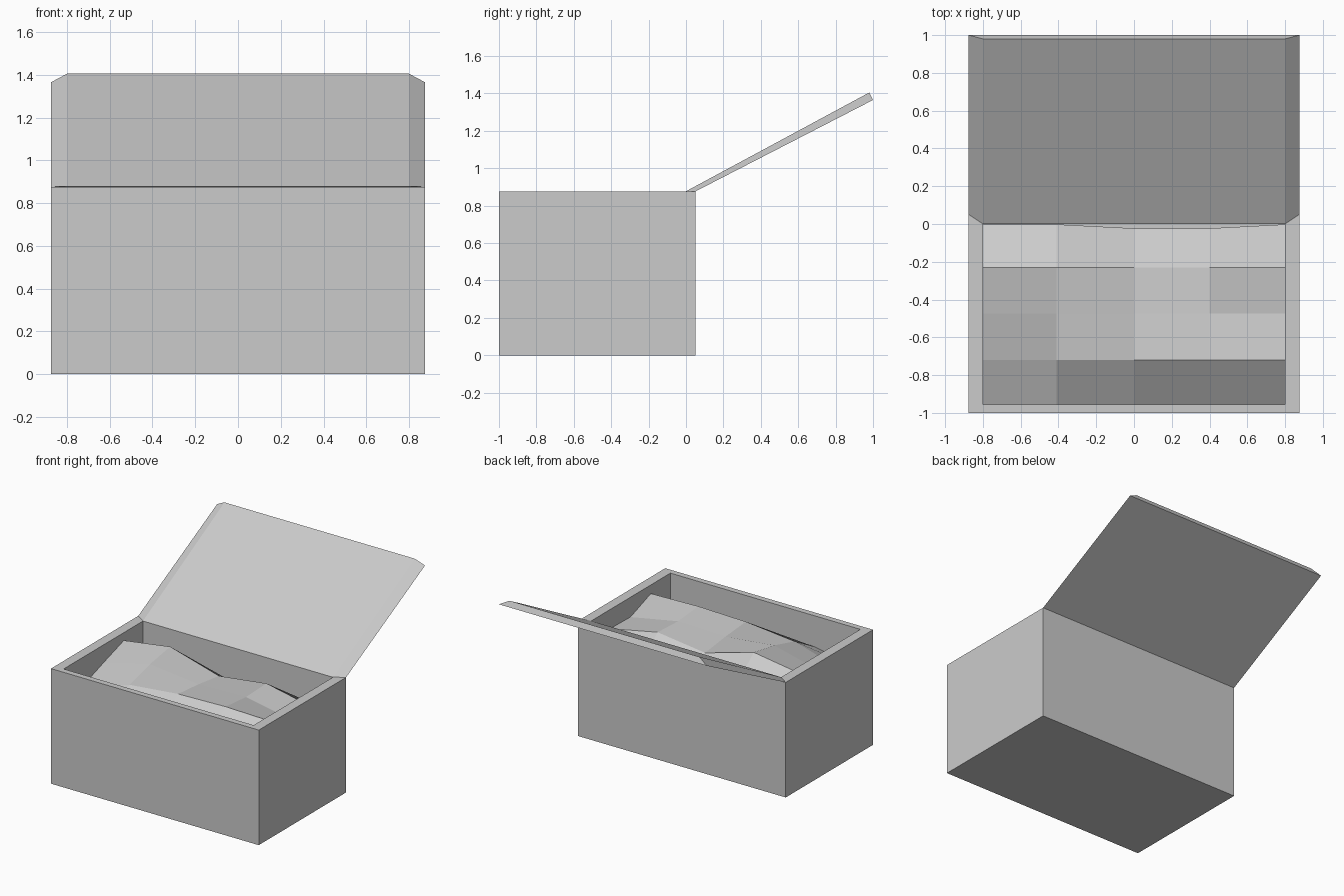
import bpy

if "Cube" in bpy.data.objects:
    bpy.data.objects.remove(bpy.data.objects["Cube"])


def add_mesh(name, verts, faces):
    mesh = bpy.data.meshes.new(name)
    mesh.from_pydata(verts, [], faces)
    mesh.update()
    obj = bpy.data.objects.new(name, mesh)
    bpy.context.collection.objects.link(obj)
    return obj


def ring(half_w, front, back):
    """Four corners, counter-clockwise; front and back are (y, z)."""
    return [(-half_w, *front), (half_w, *front), (half_w, *back), (-half_w, *back)]


def loft(name, rings):
    """Skin consecutive four-sided rings and cap both ends."""
    verts = [v for r in rings for v in r]
    faces = [(3, 2, 1, 0)]
    for k in range(len(rings) - 1):
        a, b = 4 * k, 4 * k + 4
        for i in range(4):
            j = (i + 1) % 4
            faces.append((a + i, a + j, b + j, b + i))
    n = len(verts)
    faces.append((n - 4, n - 3, n - 2, n - 1))
    return add_mesh(name, verts, faces)


# Open box: outer wall, rim, inner wall, inner floor
RIM = 0.876
loft("box_body", [
    ring(0.875, (-1.0, 0.0), (0.05, 0.0)),
    ring(0.875, (-1.0, RIM), (0.05, RIM)),
    ring(0.80, (-0.955, RIM), (0.0, RIM)),
    ring(0.80, (-0.955, 0.05), (0.0, 0.05)),
])

# Open lid: thin slab with chamfered edges, hinged on the back rim
loft("lid", [
    ring(0.875, (0.05, RIM), (1.0, 1.365)),
    ring(0.80, (0.0, RIM + 0.001), (0.98, 1.405)),
])

# Lumpy contents: coarse height grid, rows from front to back
xs = [-0.80, -0.41, 0.0, 0.40, 0.80]
ys = [-0.955, -0.72, -0.475, -0.23, -0.002]
heights = [
    [0.57, 0.64, 0.64, 0.65, 0.65],
    [0.66, 0.77, 0.81, 0.82, 0.81],
    [0.74, 0.833, 0.79, 0.80, 0.725],
    [0.816, 0.873, 0.76, 0.81, 0.73],
    [0.67, 0.69, 0.62, 0.64, 0.61],
]
verts = [(x, y, heights[r][c]) for r, y in enumerate(ys) for c, x in enumerate(xs)]
for c in (2, 3):  # back edge pulls away from the wall here
    x, y, z = verts[20 + c]
    verts[20 + c] = (x, -0.023, z)
faces = [(r * 5 + c, r * 5 + c + 1, r * 5 + c + 6, r * 5 + c + 5)
         for r in range(4) for c in range(4)]
add_mesh("contents", verts, faces)
